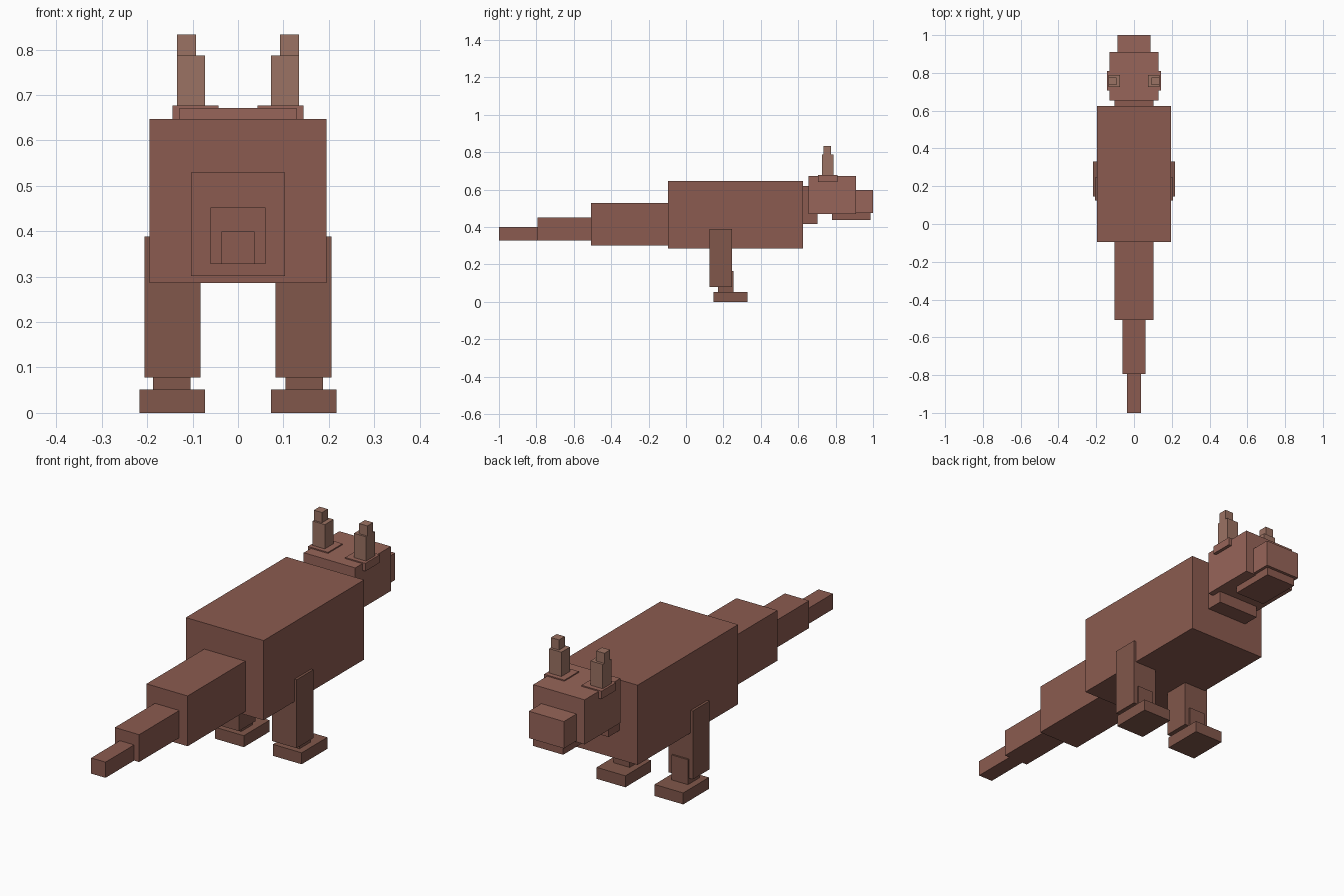
import bpy, bmesh

if "Cube" in bpy.data.objects:
    bpy.data.objects.remove(bpy.data.objects["Cube"])


def material(name, rgb):
    m = bpy.data.materials.new(name)
    m.diffuse_color = (*rgb, 1)
    m.use_nodes = True
    m.node_tree.nodes["Principled BSDF"].inputs["Base Color"].default_value = m.diffuse_color
    return m


HIDE = material("hide", (0.26, 0.105, 0.08))
FACE = material("face", (0.31, 0.13, 0.10))
LEG = material("leg_hide", (0.22, 0.095, 0.07))
EAR = material("ear_hide", (0.33, 0.17, 0.125))


def box(name, x, y, z, mat):
    """Box spanning the given (min, max) ranges."""
    bm = bmesh.new()
    bmesh.ops.create_cube(bm, size=1)
    for v in bm.verts:
        v.co = [r[0] if c < 0 else r[1] for c, r in zip(v.co, (x, y, z))]
    mesh = bpy.data.meshes.new(name)
    bm.to_mesh(mesh)
    bm.free()
    mesh.materials.append(mat)
    bpy.context.collection.objects.link(bpy.data.objects.new(name, mesh))


def centre_box(name, half, y, z, mat):
    box(name, (-half, half), y, z, mat)


def pair(name, x, y, z, mat):
    box("right_" + name, x, y, z, mat)
    box("left_" + name, (-x[1], -x[0]), y, z, mat)


# Body and tapering tail
centre_box("body", 0.195, (-0.095, 0.625), (0.286, 0.647), HIDE)
centre_box("tail_base", 0.103, (-0.508, -0.095), (0.301, 0.529), HIDE)
centre_box("tail_middle", 0.061, (-0.795, -0.508), (0.328, 0.452), HIDE)
centre_box("tail_tip", 0.036, (-1.0, -0.795), (0.328, 0.399), HIDE)

# Neck and head
centre_box("neck", 0.103, (0.625, 0.702), (0.417, 0.620), HIDE)
centre_box("head", 0.129, (0.655, 0.91), (0.47, 0.672), FACE)
centre_box("snout", 0.088, (0.91, 1.0), (0.475, 0.597), FACE)
centre_box("jaw", 0.075, (0.78, 0.987), (0.438, 0.475), HIDE)

# Ears
pair("ear_base", (0.043, 0.144), (0.706, 0.81), (0.641, 0.677), FACE)
pair("ear", (0.073, 0.134), (0.726, 0.788), (0.677, 0.787), EAR)
pair("ear_tip", (0.093, 0.134), (0.735, 0.776), (0.787, 0.833), EAR)

# Legs
pair("thigh", (0.083, 0.206), (0.125, 0.245), (0.078, 0.388), LEG)
pair("shin", (0.105, 0.187), (0.172, 0.253), (0.052, 0.165), LEG)
pair("foot", (0.073, 0.217), (0.146, 0.33), (0.0, 0.052), LEG)
